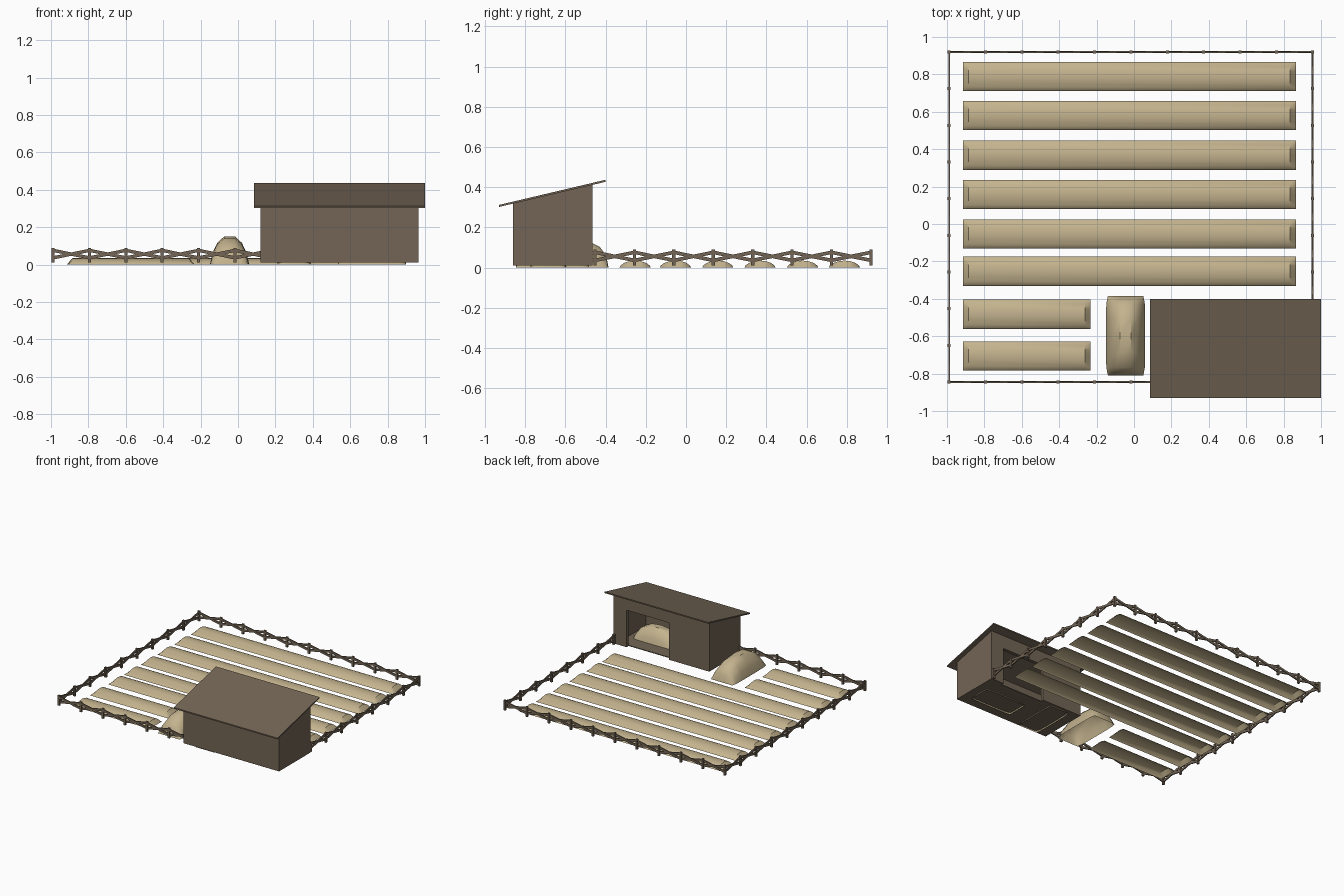
import bpy, bmesh, math
from mathutils import Vector

if "Cube" in bpy.data.objects:
    bpy.data.objects.remove(bpy.data.objects["Cube"])


def material(name, rgb):
    m = bpy.data.materials.new(name)
    m.diffuse_color = (*rgb, 1)
    m.use_nodes = True
    m.node_tree.nodes["Principled BSDF"].inputs["Base Color"].default_value = m.diffuse_color
    return m


WOOD = material("weathered_wood", (0.17, 0.13, 0.09))
HAY = material("dry_straw", (0.55, 0.45, 0.27))


def finish(bm, name, mat, smooth=False):
    bmesh.ops.recalc_face_normals(bm, faces=bm.faces)
    me = bpy.data.meshes.new(name)
    bm.to_mesh(me)
    bm.free()
    ob = bpy.data.objects.new(name, me)
    bpy.context.collection.objects.link(ob)
    me.materials.append(mat)
    if smooth:
        bpy.ops.object.select_all(action='DESELECT')
        ob.select_set(True)
        bpy.context.view_layer.objects.active = ob
        bpy.ops.object.shade_smooth_by_angle(angle=math.radians(40))
    return ob


def prism(bm, profile, x0, x1):
    """Extrude a (y, z) outline along x."""
    a = [bm.verts.new((x0, y, z)) for y, z in profile]
    b = [bm.verts.new((x1, y, z)) for y, z in profile]
    n = len(a)
    bm.faces.new(a)
    bm.faces.new(b[::-1])
    for i in range(n):
        bm.faces.new((a[i], b[i], b[(i + 1) % n], a[(i + 1) % n]))


def box(bm, x0, x1, y0, y1, z0, z1):
    prism(bm, [(y0, z0), (y1, z0), (y1, z1), (y0, z1)], x0, x1)


def mound(name, center, half_len, half_wid, height, profile, stations, along_x):
    """Loft an open-bottomed heap: stations are (position, width, height) factors."""
    bm = bmesh.new()
    rings = []
    for s, w, h in stations:
        ring = []
        for t, k in profile:
            u, v = s * half_len, t * w * half_wid
            x, y = (u, v) if along_x else (v, u)
            ring.append(bm.verts.new((center[0] + x, center[1] + y, k * h * height)))
        rings.append(ring)
    for a, b in zip(rings, rings[1:]):
        for i in range(len(a) - 1):
            bm.faces.new((a[i], a[i + 1], b[i + 1], b[i]))
    bmesh.ops.remove_doubles(bm, verts=bm.verts, dist=1e-5)
    return finish(bm, name, HAY, True)


# Straw crop rows
ROW_PROFILE = [(math.cos(a), math.sin(a) ** 1.2)
               for a in (math.pi * i / 8 for i in range(9))]
ROW_PROFILE = [(t, abs(k) if abs(k) > 1e-6 else 0) for t, k in ROW_PROFILE[1:-1]]
ROW_PROFILE = [(1, 0)] + ROW_PROFILE + [(-1, 0)]
ROW_Y = [0.788, 0.58, 0.368, 0.158, -0.053, -0.253, -0.483, -0.705]
for i, y in enumerate(ROW_Y):
    x0, x1 = -0.915, (0.865 if i < 6 else -0.232)
    half = (x1 - x0) / 2
    e = 1 - 0.03 / half
    mound(f"crop_row_{i + 1}", ((x0 + x1) / 2, y), half, 0.078, 0.035, ROW_PROFILE,
          [(-1, 1, 0), (-e, 1, 1), (e, 1, 1), (1, 1, 0)], True)

# Hay heaps: one outside, two in the shed
HEAP_PROFILE = [(-1, 0), (-0.87, 0.42), (-0.62, 0.78), (-0.28, 1),
                (0.28, 1), (0.62, 0.78), (0.87, 0.42), (1, 0)]
half_st = [(1, 0.9, 0), (0.94, 0.93, 0.4), (0.8, 0.98, 0.68), (0.45, 1, 0.93)]
HEAP_ST = [(-s, w, h) for s, w, h in half_st] + [(0, 1, 1)] + half_st[::-1]
for name, c, k, ax in [("hay_heap_outside", (-0.045, -0.597), 1, False),
                       ("hay_heap_shed_a", (0.717, -0.685), 0.86, True),
                       ("hay_heap_shed_b", (0.30, -0.665), 0.86, False)]:
    mound(name, c, 0.212 * k, 0.105 * k, 0.15 * k, HEAP_PROFILE, HEAP_ST, ax)

# Shed dimensions
X0, X1, Y0, Y1, ZB, T = 0.12, 0.965, -0.86, -0.465, 0.01, 0.025


def roof_z(y):
    return 0.302 + (y + 0.93) * 0.125 / 0.53


def wall(bm, x0, x1, y0, y1, zb):
    """Wall piece whose top follows the roof slope."""
    prism(bm, [(y0, zb), (y1, zb), (y1, roof_z(y1)), (y0, roof_z(y0))], x0, x1)


# Shed walls with a doorway facing the field
bm = bmesh.new()
wall(bm, X0, X1, Y0, Y0 + T, ZB)
wall(bm, X0, X0 + T, Y0 + T, Y1 - T, ZB)
wall(bm, X1 - T, X1, Y0 + T, Y1 - T, ZB)
wall(bm, X0, 0.475, Y1 - T, Y1, ZB)
wall(bm, 0.85, X1, Y1 - T, Y1, ZB)
wall(bm, 0.475, 0.85, Y1 - T, Y1, 0.305)
finish(bm, "shed_walls", WOOD)

# Shed floor
bm = bmesh.new()
box(bm, X0 + T, X1 - T, Y0 + T, Y1 - T, ZB, ZB + 0.006)
finish(bm, "shed_floor", WOOD)

# Sloping roof
bm = bmesh.new()
prism(bm, [(-0.93, 0.302), (-0.40, 0.427), (-0.40, 0.437), (-0.93, 0.312)], 0.085, 1.0)
finish(bm, "shed_roof", WOOD)


# Fence: posts with crossed rails in each bay
def fence(name, start, end, bays, clip):
    a, b = Vector(start), Vector(end)
    d = (b - a).normalized()
    n = Vector((-d.y, d.x))
    step = (b - a).length / bays
    posts, rails = bmesh.new(), bmesh.new()
    for i in range(bays + 1):
        if i * step > clip + 0.001:
            break
        p = a + d * i * step
        box(posts, p.x - 0.008, p.x + 0.008, p.y - 0.008, p.y + 0.008, 0.01, 0.09)
        run = min(step, clip - i * step)
        if i == bays or run < 0.01:
            continue
        for side, z0, z1 in ((0.001, 0.036, 0.076), (-0.001, 0.076, 0.036)):
            ze = z0 + (z1 - z0) * run / step
            q = p + d * run
            vs = [rails.verts.new((*(c + n * (side + o)), z + h))
                  for c, z in ((p, z0), (q, ze))
                  for o, h in ((-0.004, -0.009), (0.004, -0.009), (0.004, 0.009), (-0.004, 0.009))]
            for f in ((0, 1, 2, 3), (4, 5, 6, 7), (0, 1, 5, 4), (1, 2, 6, 5), (2, 3, 7, 6), (3, 0, 4, 7)):
                rails.faces.new([vs[k] for k in f])
    finish(posts, name + "_posts", WOOD)
    finish(rails, name + "_rails", WOOD)


L, R, F, B = -0.988, 0.955, -0.845, 0.92
fence("back_fence", (L, B), (R, B), 10, R - L)
fence("left_fence", (L, B), (L, F), 9, B - F)
fence("front_fence", (L, F), (R, F), 10, X0 - L)
fence("right_fence", (R, B), (R, F), 9, B - Y1)
